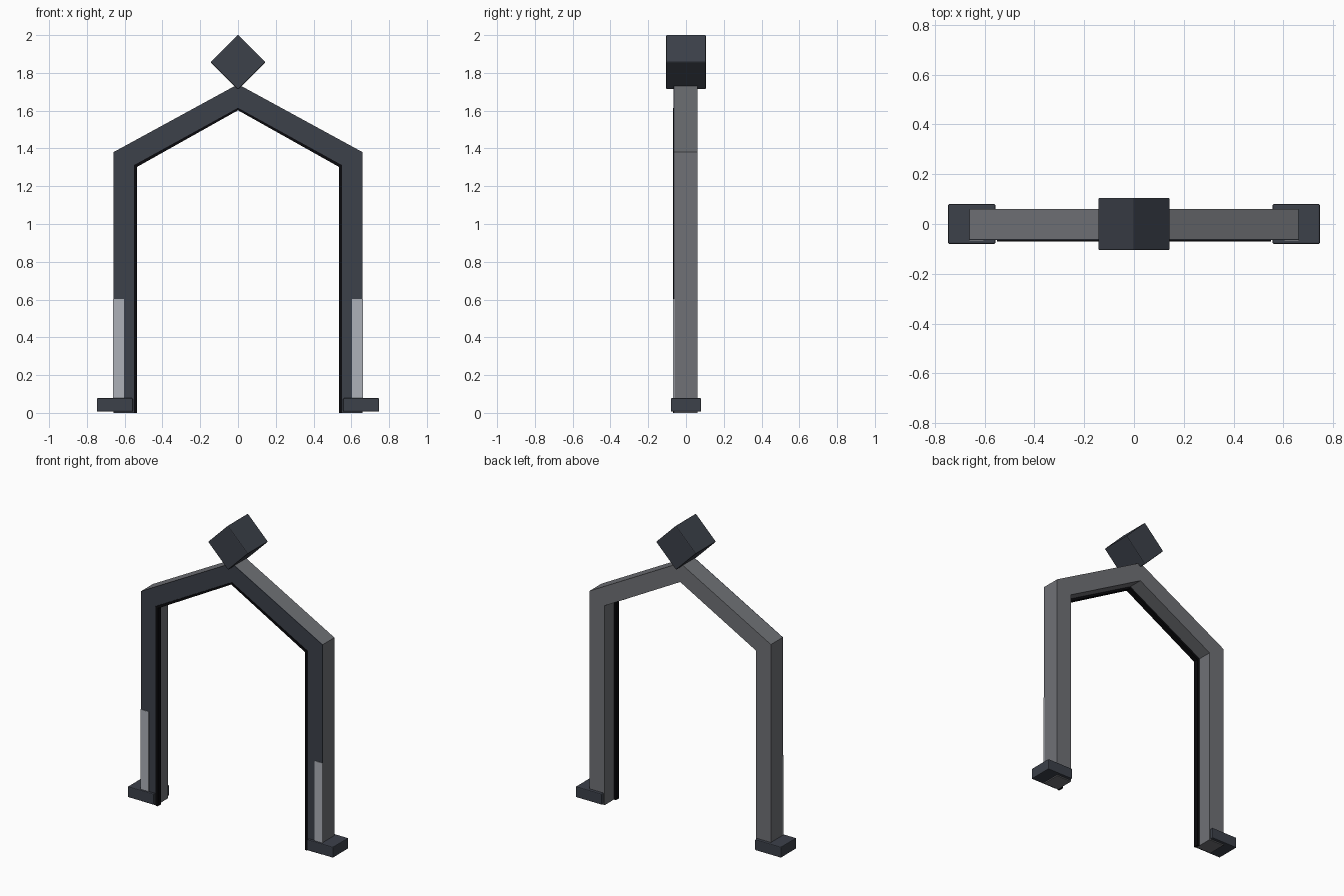
import bpy, bmesh
from math import radians

if "Cube" in bpy.data.objects:
    bpy.data.objects.remove(bpy.data.objects["Cube"])


def material(name, r, g, b):
    m = bpy.data.materials.new(name)
    m.diffuse_color = (r, g, b, 1)
    m.use_nodes = True
    m.node_tree.nodes["Principled BSDF"].inputs["Base Color"].default_value = m.diffuse_color
    return m


DARK = material("dark_panel", 0.045, 0.052, 0.068)
GREY = material("grey_body", 0.16, 0.165, 0.18)
BLACK = material("black_trim", 0.003, 0.003, 0.004)
LIGHT = material("light_panel", 0.42, 0.44, 0.48)


def finish(name, bm, mat):
    bmesh.ops.recalc_face_normals(bm, faces=bm.faces)
    mesh = bpy.data.meshes.new(name)
    bm.to_mesh(mesh)
    bm.free()
    mesh.materials.append(mat)
    obj = bpy.data.objects.new(name, mesh)
    bpy.context.collection.objects.link(obj)
    return obj


def box(name, lo, hi, mat, bevel=0.0):
    bm = bmesh.new()
    bmesh.ops.create_cube(bm, size=1)
    for v in bm.verts:
        v.co = [(a + b) / 2 + c * (b - a) for a, b, c in zip(lo, hi, v.co)]
    if bevel:
        bmesh.ops.bevel(bm, geom=bm.edges[:], offset=bevel, segments=2,
                        profile=0.5, affect='EDGES')
    return finish(name, bm, mat)


def arch(name, outer, inner, y0, y1, mat):
    """Gabled band between two outlines given as (half width, shoulder z, apex z)."""
    def line(p):
        w, s, a = p
        return [(-w, 0), (-w, s), (0, a), (w, s), (w, 0)]
    bm = bmesh.new()
    rows = [[bm.verts.new((x, y, z)) for x, z in line(p)]
            for p, y in ((outer, y0), (inner, y0), (inner, y1), (outer, y1))]
    for i in range(4):
        a, b = rows[i], rows[(i + 1) % 4]
        for j in range(4):
            bm.faces.new((a[j], a[j + 1], b[j + 1], b[j]))
    for j in (0, 4):
        bm.faces.new([r[j] for r in rows])
    return finish(name, bm, mat)


# Gabled frame, its dark front plate and the black trim around the opening
OUTER, INNER, TRIM = (0.66, 1.38, 1.74), (0.55, 1.312, 1.615), (0.535, 1.302, 1.602)
arch("frame_body", OUTER, INNER, -0.06, 0.06, GREY)
arch("front_plate", OUTER, INNER, -0.065, -0.06, DARK)
arch("inner_trim", INNER, TRIM, -0.07, -0.035, BLACK)

# Feet and light panels on both legs
for side, s in (("left", -1), ("right", 1)):
    x0, x1 = sorted((s * 0.557, s * 0.747))
    box(side + "_foot", (x0, -0.08, 0.007), (x1, 0.08, 0.078), DARK, 0.005)
    x0, x1 = sorted((s * 0.603, s * 0.662))
    box(side + "_light_panel", (x0, -0.068, 0.03), (x1, -0.06, 0.603), LIGHT)

# Cube standing on its edge above the apex
cube = box("top_cube", (-0.103, -0.105, -0.103), (0.103, 0.105, 0.103), DARK, 0.005)
cube.rotation_euler.y = radians(45)
cube.location.z = 1.857
